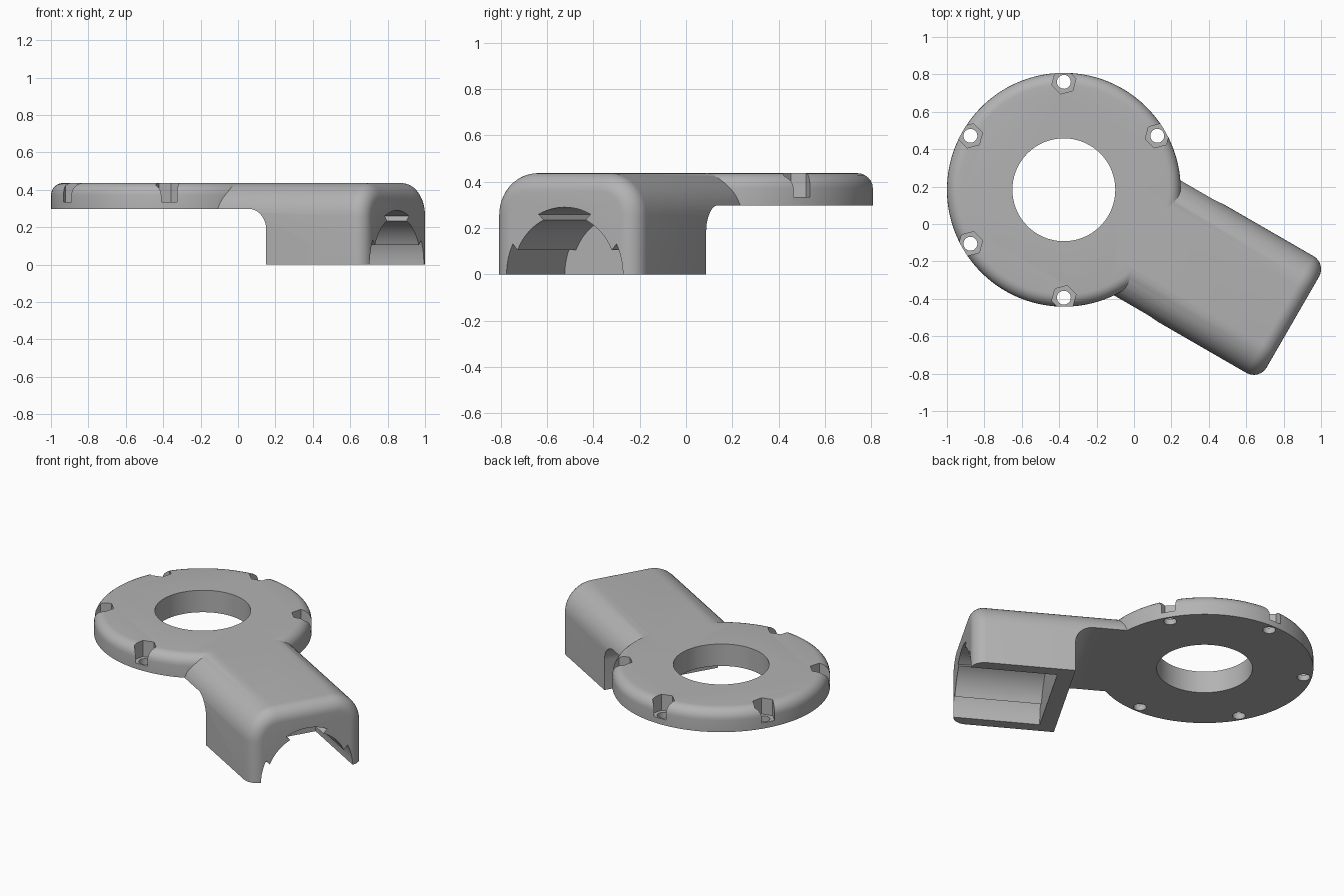
import bpy, bmesh
from math import sin, cos, radians, pi
from mathutils import Matrix, Vector

cube = bpy.data.objects.get("Cube")
if cube:
    bpy.data.objects.remove(cube, do_unlink=True)

TOP, PLATE = 0.437, 0.298          # upper face and plate underside
ARM_HALF, ARM_END = 0.36, 1.414    # arm along local +x


def finish(name, bm):
    bmesh.ops.recalc_face_normals(bm, faces=bm.faces)
    mesh = bpy.data.meshes.new(name)
    bm.to_mesh(mesh)
    bm.free()
    obj = bpy.data.objects.new(name, mesh)
    bpy.context.collection.objects.link(obj)
    return obj


def cylinder(name, radius, z0, z1, sides, x=0, y=0, turn=0, rim=0):
    bm = bmesh.new()
    place = Matrix.Translation((x, y, (z0 + z1) / 2)) @ Matrix.Rotation(turn, 4, 'Z')
    bmesh.ops.create_cone(bm, cap_ends=True, segments=sides, radius1=radius,
                          radius2=radius, depth=z1 - z0, matrix=place)
    if rim:
        edges = [e for e in bm.edges if all(v.co.z > z1 - 1e-4 for v in e.verts)]
        bmesh.ops.bevel(bm, geom=edges, offset=rim, segments=6, profile=0.5, affect='EDGES')
    return finish(name, bm)


def prism(name, points, shift):
    bm = bmesh.new()
    face = bm.faces.new([bm.verts.new(p) for p in points])
    out = bmesh.ops.extrude_face_region(bm, geom=[face])
    moved = [g for g in out["geom"] if isinstance(g, bmesh.types.BMVert)]
    bmesh.ops.translate(bm, verts=moved, vec=shift)
    return finish(name, bm)


def combine(target, tool, operation):
    mod = target.modifiers.new(operation.title(), 'BOOLEAN')
    mod.operation, mod.object, mod.solver = operation, tool, 'EXACT'
    bpy.context.view_layer.objects.active = target
    bpy.ops.object.modifier_apply(modifier=mod.name)
    bpy.data.objects.remove(tool, do_unlink=True)


def arc(radius, a0, a1, steps):
    angles = [radians(a0 + (a1 - a0) * i / steps) for i in range(steps + 1)]
    return [(radius * cos(a), radius * sin(a)) for a in angles]


# Arm: block with broad shoulders and a rounded end
section = [(ARM_HALF, 0), (ARM_HALF, TOP), (-ARM_HALF, TOP), (-ARM_HALF, 0)]
arm = prism("arm", [(0.45, y, z) for y, z in section], (ARM_END - 0.45, 0, 0))
bm = bmesh.new()
bm.from_mesh(arm.data)
shoulders = [e for e in bm.edges if all(v.co.z > TOP - 1e-4 for v in e.verts)
             and abs(e.verts[0].co.x - e.verts[1].co.x) > 0.1]
bmesh.ops.bevel(bm, geom=shoulders, offset=0.18, segments=12, profile=0.5, affect='EDGES')
end_rim = [e for e in bm.edges if all(v.co.x > ARM_END - 1e-4 for v in e.verts)
           and max(v.co.z for v in e.verts) > 0.01]
bmesh.ops.bevel(bm, geom=end_rim, offset=0.08, segments=8, profile=0.5, affect='EDGES')
bmesh.ops.recalc_face_normals(bm, faces=bm.faces)
bm.to_mesh(arm.data)
bm.free()

# Step below the arm, with a filleted inner corner
fillet = [(0.705 + x, PLATE - 0.11 + z) for x, z in arc(0.11, 0, 90, 10)]
step = [(0.2, -0.2), (0.815, -0.2)] + fillet + [(0.2, PLATE)]
combine(arm, prism("step_cutter", [(x, -0.6, z) for x, z in step], (0, 1.2, 0)), 'DIFFERENCE')

# Arched channel with two inner ribs
half = [(0.29, -0.1)] + arc(0.29, 0, 27, 6) + arc(0.257, 24, 66, 10) + arc(0.29, 63.5, 90, 6)
channel = half + [(-y, z) for y, z in reversed(half[:-1])]
combine(arm, prism("channel_cutter", [(0.91, y, z) for y, z in channel], (0.8, 0, 0)), 'DIFFERENCE')

# Ring plate joined to the arm
body = cylinder("ring_plate_with_arm", 0.625, PLATE, TOP, 128, rim=0.065)
combine(body, arm, 'UNION')
combine(body, cylinder("bore_cutter", 0.275, 0.1, 0.6, 96), 'DIFFERENCE')

# Bolt holes with hexagonal nut pockets
for i in range(1, 6):
    x, y = 0.577 * cos(i * pi / 3), 0.577 * sin(i * pi / 3)
    combine(body, cylinder("pocket_cutter", 0.067, 0.335, 0.6, 6, x, y, radians(15)), 'DIFFERENCE')
    combine(body, cylinder("bolt_cutter", 0.037, 0.1, 0.6, 32, x, y), 'DIFFERENCE')

body.data.transform(Matrix.Translation((-0.375, 0.183, 0)) @ Matrix.Rotation(radians(-30), 4, 'Z'))

# Plain grey finish
grey = bpy.data.materials.new("plain_grey")
grey.use_nodes = True
colour = (0.45, 0.45, 0.45, 1)
grey.diffuse_color = colour
grey.node_tree.nodes["Principled BSDF"].inputs["Base Color"].default_value = colour
body.data.materials.clear()
body.data.materials.append(grey)
for face in body.data.polygons:
    face.material_index = 0

bpy.ops.object.select_all(action='DESELECT')
body.select_set(True)
bpy.context.view_layer.objects.active = body
bpy.ops.object.shade_smooth_by_angle(angle=radians(30))
